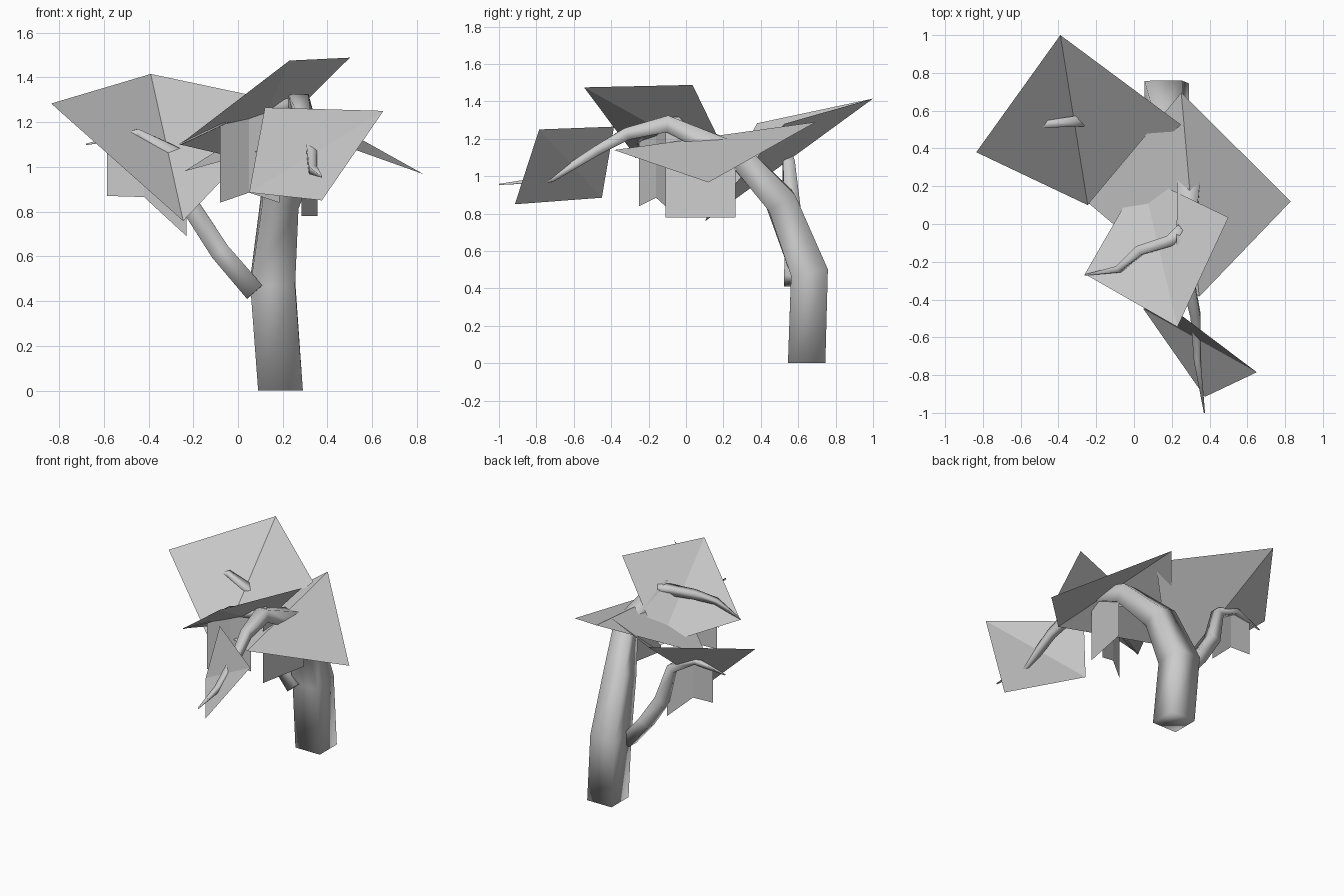
import bpy
from mathutils import Vector

if "Cube" in bpy.data.objects:
    bpy.data.objects.remove(bpy.data.objects["Cube"])


def make(name, verts, faces, smooth=False):
    me = bpy.data.meshes.new(name)
    me.from_pydata([tuple(v) for v in verts], [], faces)
    me.update()
    ob = bpy.data.objects.new(name, me)
    bpy.context.collection.objects.link(ob)
    if smooth:
        for p in me.polygons:
            p.use_smooth = True
    return ob


def limb(name, path, side, start=None):
    """Four-sided tapering tube along (x, y, z, half width) points."""
    pts = [Vector(p[:3]) for p in path]
    verts, faces = [], []
    for i, p in enumerate(pts):
        if i == 0:
            t = Vector(start) if start else pts[1] - p
        elif i == len(pts) - 1:
            t = p - pts[i - 1]
        else:
            t = (pts[i + 1] - p).normalized() + (p - pts[i - 1]).normalized()
        t.normalize()
        v = t.cross(Vector(side)).normalized()
        u = v.cross(t)
        r = path[i][3]
        verts += [p + r * (a * u + b * v)
                  for a, b in ((-1, -1), (1, -1), (1, 1), (-1, 1))]
    n = len(pts)
    for i in range(n - 1):
        for k in range(4):
            a, b = i * 4 + k, i * 4 + (k + 1) % 4
            faces.append((a, b, b + 4, a + 4))
    faces += [(3, 2, 1, 0), tuple(range(4 * n - 4, 4 * n))]
    return make(name, verts, faces, True)


def leaf(name, a, b, c, d):
    """Four-cornered leaf card folded along the diagonal a-c."""
    return make(name, [a, b, c, d], [(0, 1, 2), (0, 2, 3)])


def hanging(name, rows):
    """Card hanging from a limb: (x, y, bottom z, top z) columns."""
    verts = [v for x, y, lo, hi in rows for v in ((x, y, lo), (x, y, hi))]
    faces = [(2 * i, 2 * i + 2, 2 * i + 3, 2 * i + 1)
             for i in range(len(rows) - 1)]
    return make(name, verts, faces)


# Trunk arching forward to a drooping tip
limb("trunk", [(.19, .645, 0, .1), (.155, .66, .485, .1), (.19, .505, .87, .082),
               (.295, .28, 1.11, .066), (.27, -.1, 1.28, .045),
               (.29, -.32, 1.225, .033), (.325, -.48, 1.135, .026),
               (.335, -.72, .985, .018), (.373, -1, .956, .003)],
     (1, 0, 0), (0, 0, 1))

# Side branches
limb("left_branch", [(.075, .57, .44, .046), (-.08, .575, .62, .044),
                     (-.21, .57, .82, .042), (-.275, .55, 1.06, .032),
                     (-.45, .53, 1.15, .02), (-.68, .51, 1.1, .003)], (0, 1, 0))
limb("top_branch", [(.26, -.03, 1.28, .035), (.19, -.09, 1.27, .03),
                    (.03, -.14, 1.26, .026), (-.08, -.24, 1.2, .018),
                    (-.26, -.27, 1.1, .003)], (0, 1, 0))

# Large folded leaves
leaf("front_leaf", (.65, -.785, 1.25), (.12, -.385, 1.265),
     (.05, -.45, .885), (.375, -.915, .85))
leaf("left_leaf", (-.39, 1, 1.415), (-.835, .38, 1.283),
     (-.245, .1, .758), (.25, .525, 1.28))
leaf("right_leaf", (.345, -.385, 1.14), (.83, .12, .967),
     (.25, .695, 1.29), (-.24, .11, .98))
leaf("top_leaf", (.23, -.545, 1.475), (.5, .035, 1.488),
     (.04, .257, 1.03), (-.26, -.265, 1.1))

# Small cards hanging below the limbs
hanging("left_hanging_leaf", [(-.23, .55, .69, 1.0), (-.42, .518, .865, 1.14),
                              (-.585, .517, .87, 1.12)])
hanging("top_hanging_leaf", [(-.08, -.25, .84, 1.195), (.05, -.16, .885, 1.25),
                             (.185, -.11, .84, 1.26)])
hanging("trunk_hanging_leaf", [(.283, -.11, .78, 1.26), (.355, .265, .78, 1.1)])
